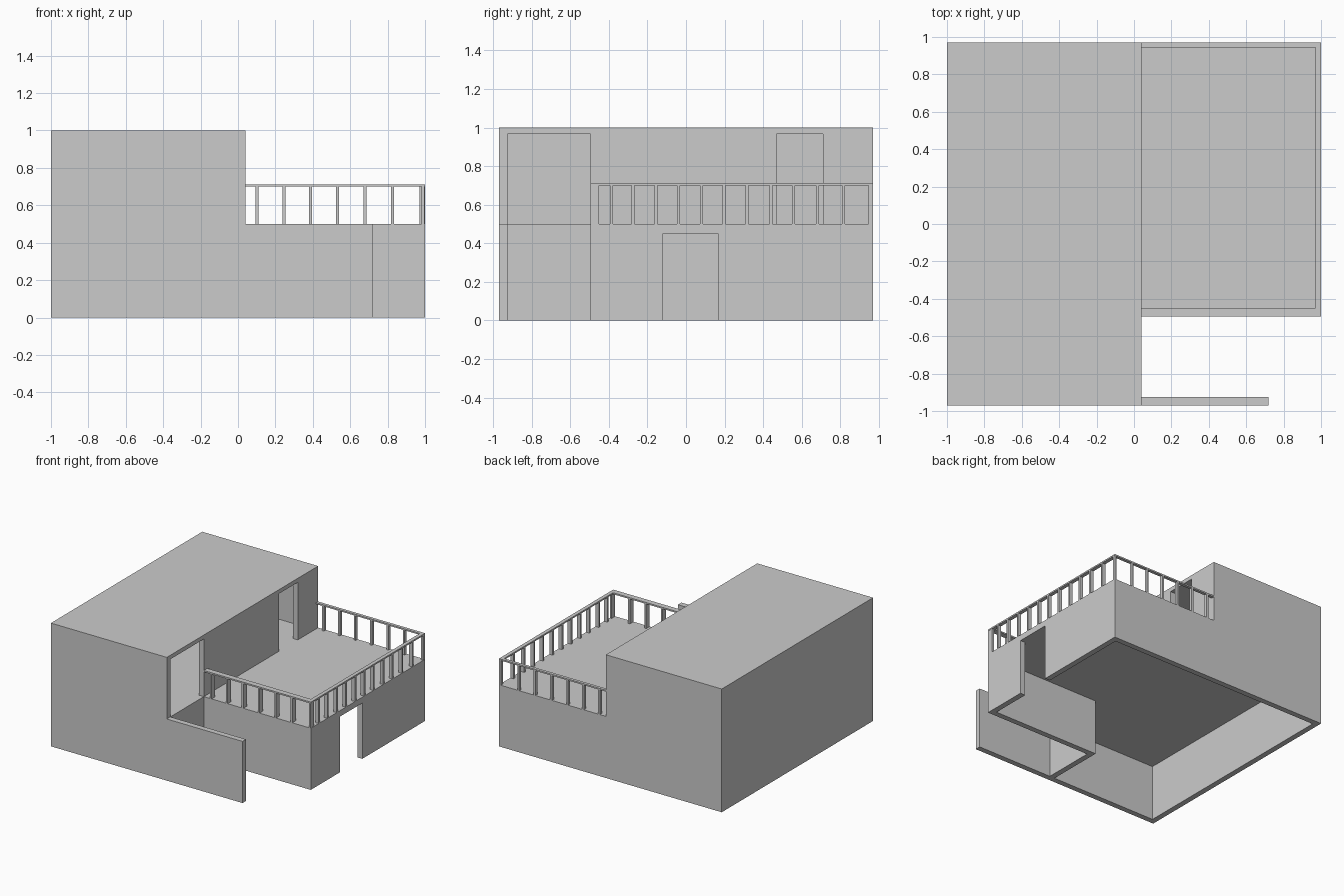
import bpy, bmesh

if "Cube" in bpy.data.objects:
    bpy.data.objects.remove(bpy.data.objects["Cube"])


def prism(name, outline, z0, z1):
    """Extrude a plan outline from z0 to z1."""
    bm = bmesh.new()
    face = bm.faces.new([bm.verts.new((x, y, z0)) for x, y in outline])
    ext = bmesh.ops.extrude_face_region(bm, geom=[face])
    top = [v for v in ext["geom"] if isinstance(v, bmesh.types.BMVert)]
    bmesh.ops.translate(bm, verts=top, vec=(0, 0, z1 - z0))
    bmesh.ops.recalc_face_normals(bm, faces=bm.faces)
    mesh = bpy.data.meshes.new(name)
    bm.to_mesh(mesh)
    bm.free()
    ob = bpy.data.objects.new(name, mesh)
    bpy.context.collection.objects.link(ob)
    return ob


def box(name, x0, x1, y0, y1, z0, z1):
    return prism(name, [(x0, y0), (x1, y0), (x1, y1), (x0, y1)], z0, z1)


def combine(target, other, operation):
    """Apply a boolean and remove the helper."""
    other.hide_render = True
    mod = target.modifiers.new(operation, 'BOOLEAN')
    mod.operation = operation
    mod.solver = 'EXACT'
    mod.object = other
    bpy.context.view_layer.objects.active = target
    bpy.ops.object.modifier_apply(modifier=mod.name)
    bpy.data.objects.remove(other, do_unlink=True)


# Ground storey with side wing and the low front wall, plus the upper storey
house = prism("house", [(-1, -.97), (.72, -.97), (.72, -.925), (.04, -.925),
                        (.04, -.495), (1, -.495), (1, .97), (-1, .97)], 0, .5)
combine(house, box("upper_storey", -1, .04, -.97, .97, .3, 1), 'UNION')

# Ground-floor room (open underneath) and upstairs room
combine(house, prism("lower_room", [(-.955, -.925), (-.005, -.925), (-.005, -.45),
                                    (.955, -.45), (.955, .925), (-.955, .925)],
                     -.2, .452), 'DIFFERENCE')
combine(house, box("upper_room", -.955, -.005, -.925, .925, .5, .967), 'DIFFERENCE')

# Doorways: ground floor, terrace, and the opening above the front wall
combine(house, box("lower_door", .8, 1.2, -.12, .165, -.2, .452), 'DIFFERENCE')
combine(house, box("terrace_door", -.2, .2, .47, .71, .5, .967), 'DIFFERENCE')
combine(house, box("front_opening", -.2, .2, -.925, -.495, .5, .967), 'DIFFERENCE')

# Terrace railing: handrails
Z0, Z1, Z2 = .5, .7, .712
FRONT, BACK, SIDE = (-.495, -.45), (.945, .97), (.97, 1)
box("front_handrail", .04, 1, *FRONT, Z1, Z2)
box("back_handrail", .04, 1, *BACK, Z1, Z2)
box("side_handrail", *SIDE, FRONT[1], BACK[0], Z1, Z2)

# Terrace railing: balusters
W = .008
for x in (.102, .246, .387, .532, .68, .826, .99):
    box("front_baluster", x - W, min(x + W, 1), *FRONT, Z0, Z1)
    box("back_baluster", x - W, min(x + W, 1), *BACK, Z0, Z1)
for y in (-.386, -.275, -.155, -.039, .08, .196, .316, .44, .557, .681, .816):
    box("side_baluster", *SIDE, y - W, y + W, Z0, Z1)
